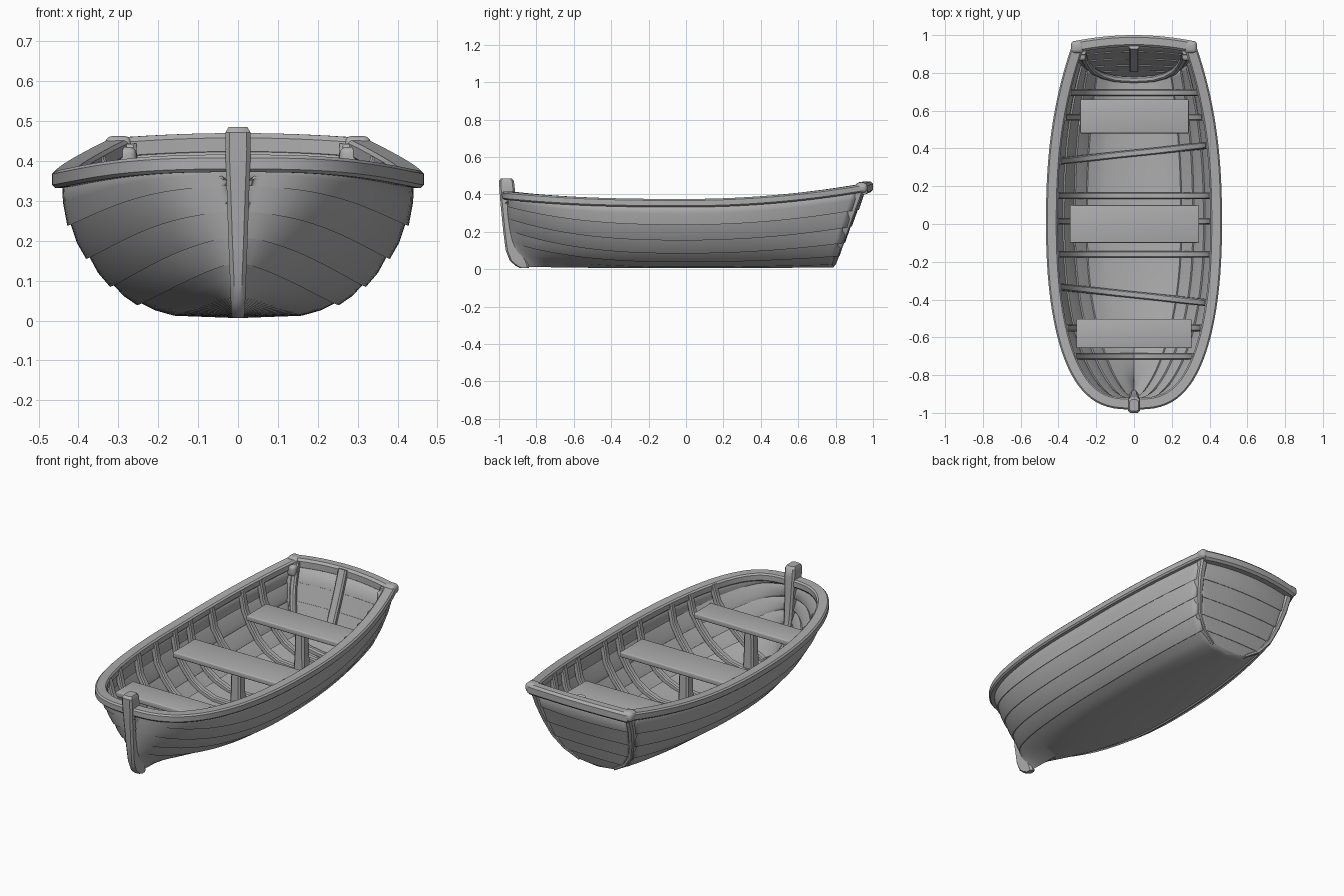
import bpy, bmesh
from math import sin, pi, radians
from mathutils import Vector

if "Cube" in bpy.data.objects:
    bpy.data.objects.remove(bpy.data.objects["Cube"])

grey = bpy.data.materials.new("weathered_grey")
grey.use_nodes = True
COLOUR = (0.42, 0.42, 0.42, 1)
grey.diffuse_color = COLOUR
grey.node_tree.nodes["Principled BSDF"].inputs["Base Color"].default_value = COLOUR

# Plank edges from keel to sheer: half width and height amidships, bow and stern
MID_W = [0, .16, .245, .313, .373, .42, .442]
MID_Z = [.006, .012, .044, .09, .16, .243, .36]
BOW_Y = [-.88, -.915, -.935, -.945, -.952, -.956, -.958]
BOW_Z = [.014, .08, .145, .21, .275, .34, .4]
BOW_E = [1, .84, .68, .56, .46, .39, .34]
STERN_W = [0, .11, .19, .245, .275, .295, .305]
STERN_Z = [.01, .025, .075, .145, .23, .32, .44]
TOP = len(MID_W) - 1


def stern_y(i):
    return .785 + .155 * STERN_Z[i] / .44


def hull_point(i, u):
    """Point on plank edge i; u runs from -1 at the bow to 1 at the stern."""
    t = min(abs(u), 1)
    if u < 0:
        w = max(MID_W[i] * (1 - t ** 2.2) ** BOW_E[i], .015 if i else 0)
        return Vector((w, BOW_Y[i] * t, MID_Z[i] + (BOW_Z[i] - MID_Z[i]) * t ** 2.6))
    w = MID_W[i] + (STERN_W[i] - MID_W[i]) * t ** 2.4
    return Vector((w, stern_y(i) * t, MID_Z[i] + (STERN_Z[i] - MID_Z[i]) * t * t))


def flip(p):
    return Vector((-p.x, p.y, p.z))


def finish(name, bm, angle=35):
    me = bpy.data.meshes.new(name)
    bm.to_mesh(me)
    bm.free()
    me.materials.append(grey)
    ob = bpy.data.objects.new(name, me)
    bpy.context.collection.objects.link(ob)
    bpy.ops.object.select_all(action='DESELECT')
    ob.select_set(True)
    bpy.context.view_layer.objects.active = ob
    bpy.ops.object.shade_smooth_by_angle(angle=radians(angle))
    return ob


def loft(name, rows, tube=False):
    """Skin rows of points; a tube closes each row and caps both ends."""
    bm = bmesh.new()
    grid = [[bm.verts.new(p) for p in row] for row in rows]
    n = len(grid[0])
    for a, b in zip(grid, grid[1:]):
        for c in range(n if tube else n - 1):
            d = (c + 1) % n
            bm.faces.new((a[c], b[c], b[d], a[d]))
    if tube:
        bm.faces.new(grid[0])
        bm.faces.new(grid[-1])
        bmesh.ops.recalc_face_normals(bm, faces=bm.faces)
    else:
        bmesh.ops.remove_doubles(bm, verts=bm.verts, dist=.0005)
    return finish(name, bm)


def rounded(a0, a1, b0, b1, c):
    """Rectangle with cut corners."""
    return [(a0 + c, b0), (a1 - c, b0), (a1, b0 + c), (a1, b1 - c),
            (a1 - c, b1), (a0 + c, b1), (a0, b1 - c), (a0, b0 + c)]


def sweep(name, path, up, a0, a1, b0, b1, c=.008, ends=(1, 1)):
    """Carry a rounded bar along a path; a is sideways, b is along up."""
    up, rows, last = Vector(up), [], len(path) - 1
    for k, p in enumerate(path):
        tan = path[min(k + 1, last)] - path[max(k - 1, 0)]
        side = tan.cross(up).normalized()
        size = ends[0] + (ends[1] - ends[0]) * k / last
        rows.append([p + (side * a + up * b) * size for a, b in rounded(a0, a1, b0, b1, c)])
    return loft(name, rows, True)


def thicken(ob, depth):
    m = ob.modifiers.new("thickness", 'SOLIDIFY')
    m.thickness, m.offset = depth, -1


def board(name, centre, size, bevel=.006):
    bm = bmesh.new()
    bmesh.ops.create_cube(bm, size=1)
    bmesh.ops.scale(bm, vec=size, verts=bm.verts)
    bmesh.ops.translate(bm, vec=centre, verts=bm.verts)
    bmesh.ops.bevel(bm, geom=bm.edges[:], offset=bevel, segments=3, affect='EDGES', profile=.5)
    return finish(name, bm, 40)


# Lapped plank hull, each plank slightly bulged
STEPS = [sin(pi / 2 * (k / 28 - 1)) for k in range(28)] + [k / 20 for k in range(21)]
rows = []
for u in STEPS:
    half = [hull_point(0, u), hull_point(1, u)]
    for i in range(1, TOP):
        low, high = hull_point(i, u), hull_point(i + 1, u)
        out = Vector((1, 0, -.7)) * min(1, low.x / .1)
        if i > 1:
            low = low + out * .008
            half.append(low)
        half += [low.lerp(high, .5) + out * .004, high]
    rows.append([flip(p) for p in reversed(half[1:])] + half)
thicken(loft("hull_planks", rows), .024)

# Gunwale running around the bow
edge = [hull_point(TOP, u) for u in STEPS]
sweep("gunwale", edge[::-1] + [flip(p) for p in edge], (0, 0, 1), -.024, .038, -.028, .016)


# Curved, raked transom
def transom_point(i, k):
    z, bulge = STERN_Z[i], 1 - k * k
    return Vector((STERN_W[i] * k, stern_y(i) + .03 * bulge * z / .44,
                   z + (.012 * bulge if i == TOP else 0)))


ACROSS = [k / 8 for k in range(-8, 9)]
rows = []
for i in range(TOP + 1):
    row = [transom_point(i, k) for k in ACROSS]
    rows.append(row)
    if 1 < i < TOP:
        rows.append([p + Vector((0, .005, -.002)) for p in row])
thicken(loft("transom", rows), .022)
sweep("transom_rail", [transom_point(TOP, -k) for k in ACROSS], (0, 0, 1), -.032, .03, -.04, .018, .012)

# Tapered edge posts, corner blocks and knees on the transom
for name, s in (("left", 1), ("right", -1)):
    path, ends = [hull_point(i, 1) for i in range(1, TOP + 1)], (.35, 1)
    if s < 0:
        path, ends = [flip(p) for p in reversed(path)], (1, .35)
    sweep(name + "_quarter_post", path, (0, 1, 0), -.014, .03, -.045, .018, .01, ends)
    board(name + "_corner_block", (s * .3, .937, .436), (.068, .066, .054), .02)
    board(name + "_corner_knee", (s * .28, .895, .405), (.05, .06, .06), .016)

# Frame around the inside of the transom, and its centre post
arc = [transom_point(i, -1) for i in range(TOP, 0, -1)] + [transom_point(i, 1) for i in range(TOP + 1)]
sweep("transom_frame", arc, (0, 1, 0), .016, .05, -.042, -.01)
path = [transom_point(i, 0) for i in range(3, TOP + 1)]
sweep("stern_inner_post", path, (1, 0, 0), -.046, -.014, -.026, .026)

# Stem: height, front, back, half width
STEM = [(.006, -.885, -.84, .014), (.018, -.91, -.84, .017), (.045, -.942, -.85, .018),
        (.1, -.964, -.88, .02), (.2, -.977, -.9, .024), (.35, -.992, -.91, .029),
        (.43, -.998, -.915, .032), (.472, -1, -.92, .031), (.485, -.99, -.93, .024)]
loft("stem_post", [[Vector((x, y, z)) for x, y in rounded(-w, w, f, b, .01)]
                   for z, f, b, w in STEM], True)


# Ribs bent to the inside of the hull: position and slant
def rib_path(y, slant):
    half = []
    for s in (-1, 1):
        side = []
        for j in range(2 * TOP + 1):
            i, mix = j // 2, (j % 2) / 2
            x = 0
            for _ in range(3):
                yy = y + slant * s * x
                pts = [hull_point(k, yy / (stern_y(k) if yy > 0 else -BOW_Y[k]))
                       for k in (i, min(i + 1, TOP))]
                p = pts[0].lerp(pts[1], mix)
                x = p.x
            side.append(Vector((s * p.x, y + slant * s * p.x, p.z)))
        half.append(side)
    return half[0][:0:-1] + half[1]


RIBS = [(-.7, 0), (-.55, 0), (-.375, -.1), (-.16, 0), (.015, 0), (.15, 0),
        (.375, .1), (.565, 0), (.695, 0)]
for k, (y, slant) in enumerate(RIBS):
    sweep("rib_%d" % (k + 1), rib_path(y, slant), (0, 1, 0), .012, .044, -.018, .018, .006)

# Benches with a supporting post each
for name, y, x0, x1, depth in (("front", -.58, -.305, .305, .155),
                               ("middle", 0, -.34, .345, .2),
                               ("rear", .57, -.285, .29, .18)):
    board(name + "_bench", ((x0 + x1) / 2, y, .287), (x1 - x0, depth, .03))
    loft(name + "_bench_post",
         [[Vector((x, y + d, z)) for x, d in rounded(-w, w, -w, w, .01)]
          for z, w in ((.03, .034), (.15, .03), (.28, .028))], True)
